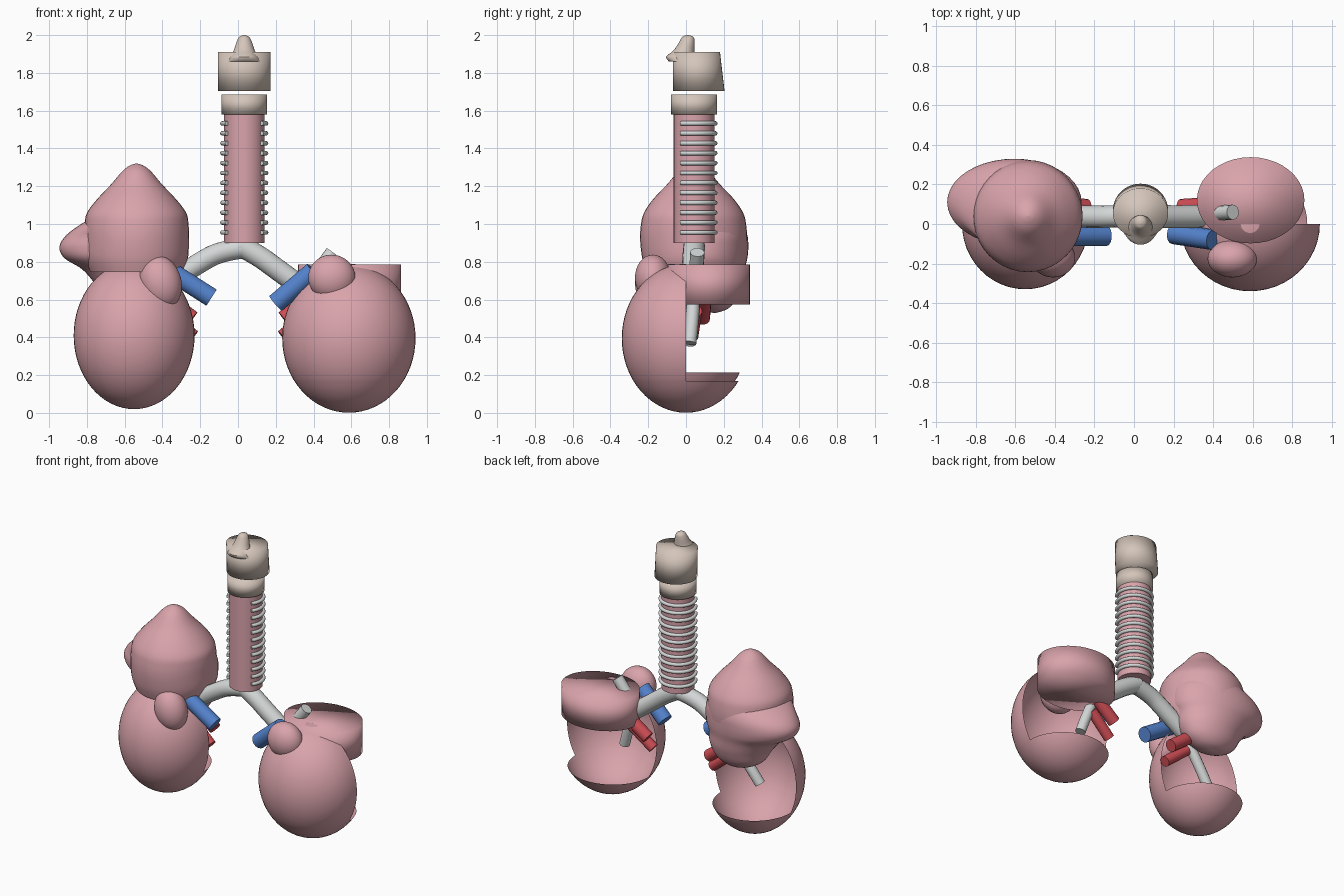
import bpy, bmesh, math
from mathutils import Vector, Matrix

if "Cube" in bpy.data.objects:
    bpy.data.objects.remove(bpy.data.objects["Cube"])


def mat(name, rgb):
    m = bpy.data.materials.new(name)
    m.diffuse_color = (*rgb, 1)
    m.use_nodes = True
    m.node_tree.nodes["Principled BSDF"].inputs["Base Color"].default_value = m.diffuse_color
    return m


PINK = mat("tissue pink", (0.70, 0.37, 0.41))
GREY = mat("cartilage grey", (0.66, 0.68, 0.68))
BLUE = mat("vein blue", (0.09, 0.23, 0.62))
RED = mat("artery red", (0.62, 0.075, 0.09))
BEIGE = mat("cartilage beige", (0.66, 0.56, 0.49))


def finish(bm, name, material, sharp=False):
    bmesh.ops.recalc_face_normals(bm, faces=bm.faces)
    me = bpy.data.meshes.new(name)
    bm.to_mesh(me)
    bm.free()
    me.materials.append(material)
    ob = bpy.data.objects.new(name, me)
    bpy.context.collection.objects.link(ob)
    for p in me.polygons:
        p.use_smooth = True
    if sharp:
        bpy.ops.object.select_all(action='DESELECT')
        ob.select_set(True)
        bpy.context.view_layer.objects.active = ob
        bpy.ops.object.shade_smooth_by_angle(angle=math.radians(40))
    return ob


def stack(name, rings, material, sharp=False, n=40):
    """Skin elliptical rings (z, cx, cy, rx, ry) and cap both ends."""
    bm = bmesh.new()
    rows = []
    for z, cx, cy, rx, ry in rings:
        rows.append([bm.verts.new((cx + rx * math.cos(2 * math.pi * i / n),
                                   cy + ry * math.sin(2 * math.pi * i / n), z))
                     for i in range(n)])
    for a, b in zip(rows, rows[1:]):
        for i in range(n):
            j = (i + 1) % n
            bm.faces.new((a[i], a[j], b[j], b[i]))
    bm.faces.new(rows[0][::-1])
    bm.faces.new(rows[-1])
    return finish(bm, name, material, sharp)


def smooth_rings(keys, steps=6):
    """Catmull-Rom interpolation between key rings."""
    pts = [keys[0]] + keys + [keys[-1]]
    out = []
    for k in range(1, len(pts) - 2):
        for s in range(steps):
            t = s / steps
            out.append([0.5 * (2 * b + (c - a) * t + (2 * a - 5 * b + 4 * c - d) * t * t
                               + (3 * b - a - 3 * c + d) * t ** 3)
                        for a, b, c, d in zip(*pts[k - 1:k + 3])])
    return out + [keys[-1]]


def tube(name, pts, r, material):
    """Capped round tube along a path."""
    cu = bpy.data.curves.new(name, 'CURVE')
    cu.dimensions = '3D'
    cu.bevel_depth = r
    cu.bevel_resolution = 5
    cu.use_fill_caps = True
    cu.resolution_u = 6
    sp = cu.splines.new('NURBS' if len(pts) > 2 else 'POLY')
    sp.points.add(len(pts) - 1)
    for p, co in zip(sp.points, pts):
        p.co = (*co, 1)
    if len(pts) > 2:
        sp.use_endpoint_u = True
        sp.order_u = 3
    cu.materials.append(material)
    ob = bpy.data.objects.new(name, cu)
    bpy.context.collection.objects.link(ob)
    return ob


def ellipsoid(center, radii, tilt=0):
    bm = bmesh.new()
    bmesh.ops.create_uvsphere(bm, u_segments=48, v_segments=32, radius=1)
    m = Matrix.Translation(center) @ Matrix.Rotation(tilt, 4, 'Y') @ Matrix.Diagonal((*radii, 1))
    bm.transform(m)
    return bm


def lower_lobe(name, center, radii, rim):
    """Hollow lobe whose back is open above the rim."""
    bm = ellipsoid(center, radii)
    for co, no in (((0, 0, 0), (0, 1, 0)), ((0, 0, rim), (0, 0, 1))):
        bmesh.ops.bisect_plane(bm, geom=bm.verts[:] + bm.edges[:] + bm.faces[:],
                               plane_co=co, plane_no=no, dist=1e-5)
    cut = []
    for f in bm.faces:
        c = f.calc_center_median()
        if c.y > 1e-4 and c.z > rim:
            cut.append(f)
    bmesh.ops.delete(bm, geom=cut, context='FACES')
    return finish(bm, name, PINK)


# Lower lobes with small front lobes
lower_lobe("right_lower_lobe", (-0.55, 0, 0.41), (0.32, 0.33, 0.39), 0.215)
lower_lobe("left_lower_lobe", (0.587, 0, 0.395), (0.353, 0.34, 0.394), 0.17)
finish(ellipsoid((-0.41, -0.17, 0.69), (0.11, 0.10, 0.145), -0.25), "right_front_lobe", PINK)
finish(ellipsoid((0.497, -0.175, 0.715), (0.125, 0.095, 0.122), 0.3), "left_front_lobe", PINK)

# Upper lobes
X, Y = -0.537, 0.04
upper = [(0.745, 0.245, 0.25), (0.82, 0.272, 0.272), (0.92, 0.277, 0.283), (1.0, 0.275, 0.278),
         (1.06, 0.262, 0.262), (1.13, 0.21, 0.215), (1.21, 0.135, 0.14), (1.28, 0.075, 0.08),
         (1.31, 0.035, 0.035), (1.32, 0.003, 0.003)]
stack("right_upper_lobe", smooth_rings([(z, X, Y, a, b) for z, a, b in upper]), PINK, True)
stack("right_middle_lobe", smooth_rings([
    (0.53, -0.52, 0.15, 0.01, 0.01), (0.55, -0.52, 0.15, 0.10, 0.07),
    (0.60, -0.525, 0.14, 0.18, 0.125), (0.68, -0.53, 0.13, 0.225, 0.165),
    (0.76, -0.56, 0.12, 0.265, 0.19), (0.82, -0.595, 0.11, 0.325, 0.215),
    (0.88, -0.605, 0.11, 0.34, 0.22), (0.94, -0.59, 0.105, 0.32, 0.22),
    (1.0, -0.56, 0.07, 0.27, 0.23), (1.05, -0.54, 0.05, 0.2, 0.2)]), PINK)
stack("left_upper_lobe", [(0.575, 0.59, 0.12, 0.272, 0.218),
                          (0.785, 0.59, 0.12, 0.272, 0.218)], PINK)

# Windpipe with open cartilage rings
CX, CY = 0.033, 0.043
stack("windpipe", [(0.9, CX, CY, 0.108, 0.108), (1.59, CX, CY, 0.108, 0.108)], PINK, True)
for k in range(12):
    arc = []
    for i in range(25):
        a = math.radians(-38 + 256 * i / 24)
        arc.append((CX + 0.116 * math.cos(a), CY + 0.112 * math.sin(a), 0.955 + 0.0525 * k))
    tube("windpipe_ring", arc, 0.012, GREY)

# Voice box parts
stack("lower_throat_ring", [(1.58, CX, CY, 0.12, 0.122), (1.685, CX, CY, 0.12, 0.122)], BEIGE)
stack("voice_box", [(1.705, CX, 0.067, 0.14, 0.137), (1.91, CX, 0.055, 0.14, 0.125)], BEIGE)
stack("throat_flap", smooth_rings([
    (1.86, CX, -0.025, 0.088, 0.065), (1.885, CX, -0.03, 0.074, 0.075),
    (1.92, CX, -0.01, 0.055, 0.055), (1.96, CX, 0.004, 0.042, 0.042),
    (1.99, CX, 0.01, 0.027, 0.03), (2.0, CX, 0.008, 0.004, 0.004)], 3), BEIGE, True)

# Main airways and their branches
tube("right_airway", [(0.05, 0.043, 0.875), (-0.08, 0.04, 0.86), (-0.2, 0.035, 0.80),
                      (-0.38, 0.04, 0.68)], 0.056, GREY)
tube("left_airway", [(0.01, 0.043, 0.885), (0.1, 0.04, 0.84), (0.22, 0.035, 0.75),
                     (0.4, 0.04, 0.62)], 0.058, GREY)
tube("right_lower_airway", [(-0.35, 0.04, 0.70), (-0.47, 0.04, 0.56), (-0.6, 0.02, 0.37)], 0.035, GREY)
tube("left_lower_airway", [(0.36, 0.04, 0.66), (0.42, 0.04, 0.54), (0.47, 0.02, 0.37)], 0.035, GREY)
tube("left_upper_airway", [(0.36, 0.05, 0.66), (0.5, 0.06, 0.85)], 0.038, GREY)

# Blood vessels
tube("right_vein", [(-0.36, -0.06, 0.75), (-0.14, -0.06, 0.61)], 0.052, BLUE)
tube("left_vein", [(0.40, -0.08, 0.75), (0.20, -0.05, 0.58)], 0.052, BLUE)
for side, s in (("right", -1), ("left", 1)):
    tube(side + "_upper_artery", [(s * 0.24, 0.085, 0.50), (s * 0.4, 0.095, 0.62)], 0.042, RED)
    tube(side + "_lower_artery", [(s * 0.235, 0.03, 0.405), (s * 0.4, 0.05, 0.54)], 0.036, RED)
